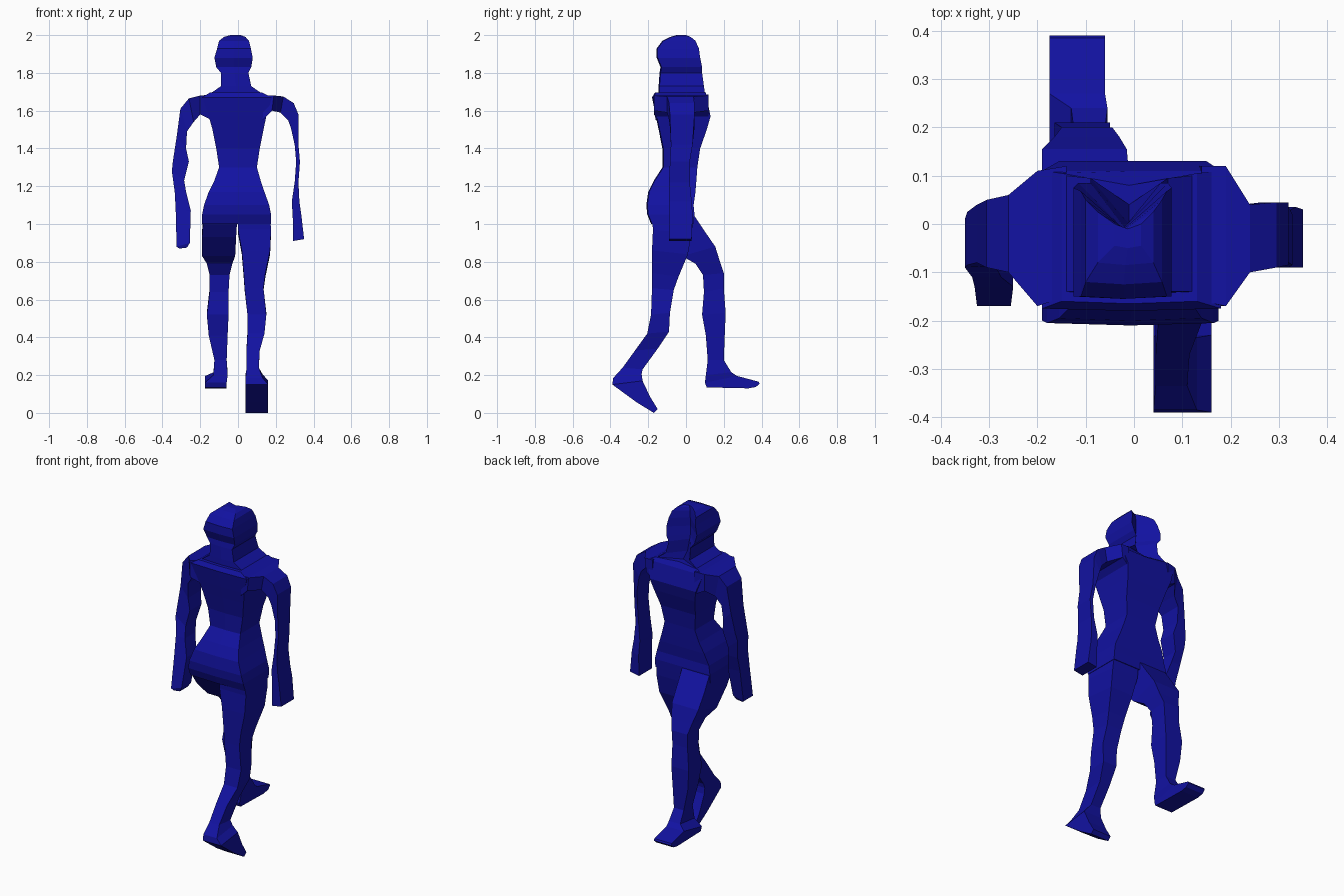
import bpy, bmesh

mat = bpy.data.materials.new("blue")
mat.diffuse_color = (0.006, 0.006, 0.36, 1)


def loft(name, rings):
    """Skin a list of equal-length point rings and cap both ends."""
    bm = bmesh.new()
    vs = [[bm.verts.new(p) for p in r] for r in rings]
    n = len(vs[0])
    for a, b in zip(vs, vs[1:]):
        for i in range(n):
            j = (i + 1) % n
            bm.faces.new((a[i], a[j], b[j], b[i]))
    bm.faces.new(vs[0])
    bm.faces.new(vs[-1])
    bmesh.ops.triangulate(bm, faces=[f for f in bm.faces if len(f.verts) > 4])
    bmesh.ops.recalc_face_normals(bm, faces=bm.faces[:])
    me = bpy.data.meshes.new(name)
    bm.to_mesh(me)
    bm.free()
    me.materials.append(mat)
    ob = bpy.data.objects.new(name, me)
    bpy.context.collection.objects.link(ob)
    return ob


def body_ring(z, x0, x1, y0, y1, ym):
    """Boxy slice whose front middle can be pulled in to ym."""
    xm = (x0 + x1) / 2
    return [(x0, y0, z), (xm, y0 - 0.005, z), (x1, y0, z),
            (x1, y1, z), (xm, ym, z), (x0, y1, z)]


def leg_ring(x0, x1, yb, zb, yf, zf):
    """Slice from a back edge (yb, zb) and a front edge (yf, zf)."""
    return [(x0, yb, zb), (x1, yb, zb), (x1, yf, zf), (x0, yf, zf)]


def arm_ring(xi, zi, xo, zo, y0, y1):
    """Slice from an inner edge (xi, zi) and an outer edge (xo, zo)."""
    return [(xi, y0, zi), (xo, y0, zo), (xo, y1, zo), (xi, y1, zi)]


# Torso: z, x range, y range, front middle
torso = [
    (1.00, -0.19, 0.175, -0.18, 0.04, 0.04),
    (1.05, -0.19, 0.175, -0.20, 0.045, 0.045),
    (1.10, -0.18, 0.165, -0.205, 0.04, 0.04),
    (1.17, -0.155, 0.14, -0.195, 0.05, 0.05),
    (1.23, -0.125, 0.12, -0.165, 0.055, 0.055),
    (1.30, -0.10, 0.10, -0.12, 0.06, 0.06),
    (1.40, -0.115, 0.115, -0.12, 0.075, 0.075),
    (1.50, -0.135, 0.135, -0.14, 0.11, 0.11),
    (1.57, -0.155, 0.15, -0.155, 0.13, 0.13),
    (1.67, -0.19, 0.18, -0.175, 0.11, 0.11),
    (1.695, -0.15, 0.13, -0.16, 0.105, 0.08)]
loft("torso", [body_ring(*r) for r in torso])

# Head and neck, with the grooved front
head = [
    (1.60, -0.11, 0.10, -0.14, 0.115, 0.115),
    (1.695, -0.14, 0.12, -0.14, 0.10, 0.04),
    (1.73, -0.09, 0.07, -0.14, 0.095, 0.0),
    (1.80, -0.09, 0.055, -0.135, 0.085, -0.01),
    (1.83, -0.115, 0.07, -0.13, 0.085, -0.01),
    (1.88, -0.125, 0.078, -0.15, 0.075, -0.01),
    (1.93, -0.11, 0.068, -0.15, 0.068, -0.01),
    (1.97, -0.10, 0.058, -0.12, 0.05, -0.01),
    (1.99, -0.075, 0.04, -0.08, 0.025, -0.01),
    (2.00, -0.04, 0.015, -0.045, 0.0, -0.01)]
loft("head", [body_ring(*r) for r in head])

# Trailing leg and foot
back_leg = [
    (0.0, 0.17, -0.18, 1.04, 0.04, 1.04),
    (0.0, 0.175, -0.175, 0.97, 0.03, 0.95),
    (0.02, 0.17, -0.18, 0.86, 0.01, 0.84),
    (0.03, 0.145, -0.18, 0.74, -0.04, 0.72),
    (0.035, 0.135, -0.18, 0.66, -0.065, 0.65),
    (0.05, 0.15, -0.185, 0.52, -0.085, 0.53),
    (0.05, 0.14, -0.205, 0.42, -0.09, 0.43),
    (0.045, 0.115, -0.27, 0.33, -0.15, 0.34),
    (0.045, 0.11, -0.335, 0.24, -0.23, 0.23),
    (0.04, 0.13, -0.385, 0.185, -0.235, 0.205),
    (0.04, 0.16, -0.39, 0.15, -0.23, 0.17),
    (0.04, 0.16, -0.26, 0.055, -0.19, 0.085),
    (0.04, 0.16, -0.17, 0.0, -0.15, 0.02)]
loft("back_leg", [leg_ring(*r) for r in back_leg])

# Leading leg and foot
front_leg = [
    (-0.185, -0.005, -0.18, 1.01, 0.04, 1.05),
    (-0.19, -0.01, -0.12, 0.93, 0.10, 0.96),
    (-0.19, -0.015, -0.02, 0.83, 0.155, 0.88),
    (-0.165, -0.03, 0.05, 0.79, 0.18, 0.80),
    (-0.15, -0.045, 0.09, 0.73, 0.20, 0.74),
    (-0.15, -0.05, 0.095, 0.64, 0.20, 0.66),
    (-0.165, -0.05, 0.085, 0.52, 0.21, 0.53),
    (-0.155, -0.055, 0.105, 0.41, 0.205, 0.41),
    (-0.125, -0.06, 0.115, 0.28, 0.20, 0.28),
    (-0.13, -0.055, 0.105, 0.20, 0.24, 0.215),
    (-0.175, -0.06, 0.10, 0.16, 0.27, 0.195),
    (-0.175, -0.06, 0.11, 0.135, 0.31, 0.185),
    (-0.175, -0.06, 0.33, 0.13, 0.385, 0.165),
    (-0.175, -0.06, 0.37, 0.137, 0.39, 0.155)]
loft("front_leg", [leg_ring(*r) for r in front_leg])

# Arms: inner x z, outer x z, y range
right_arm = [
    (0.13, 1.55, 0.14, 1.68, -0.16, 0.12),
    (0.18, 1.60, 0.19, 1.68, -0.17, 0.12),
    (0.225, 1.59, 0.24, 1.675, -0.10, 0.04),
    (0.265, 1.55, 0.295, 1.64, -0.09, 0.045),
    (0.28, 1.51, 0.32, 1.58, -0.085, 0.045),
    (0.30, 1.42, 0.32, 1.42, -0.08, 0.035),
    (0.308, 1.33, 0.328, 1.33, -0.085, 0.02),
    (0.30, 1.22, 0.32, 1.22, -0.09, 0.02),
    (0.285, 1.12, 0.325, 1.12, -0.09, 0.03),
    (0.29, 1.03, 0.335, 1.05, -0.09, 0.035),
    (0.29, 0.91, 0.35, 0.92, -0.09, 0.03)]
loft("right_arm", [arm_ring(*r) for r in right_arm])

left_arm = [
    (-0.14, 1.55, -0.14, 1.685, -0.15, 0.12),
    (-0.20, 1.58, -0.20, 1.68, -0.17, 0.11),
    (-0.235, 1.54, -0.26, 1.665, -0.10, 0.06),
    (-0.27, 1.49, -0.305, 1.61, -0.09, 0.05),
    (-0.275, 1.40, -0.325, 1.46, -0.08, 0.04),
    (-0.26, 1.33, -0.345, 1.33, -0.085, 0.025),
    (-0.285, 1.23, -0.35, 1.28, -0.09, 0.01),
    (-0.275, 1.17, -0.335, 1.17, -0.11, -0.01),
    (-0.25, 1.07, -0.33, 1.08, -0.13, -0.04),
    (-0.255, 0.90, -0.325, 0.88, -0.17, -0.08),
    (-0.27, 0.875, -0.31, 0.87, -0.165, -0.09)]
loft("left_arm", [arm_ring(*r) for r in left_arm])
